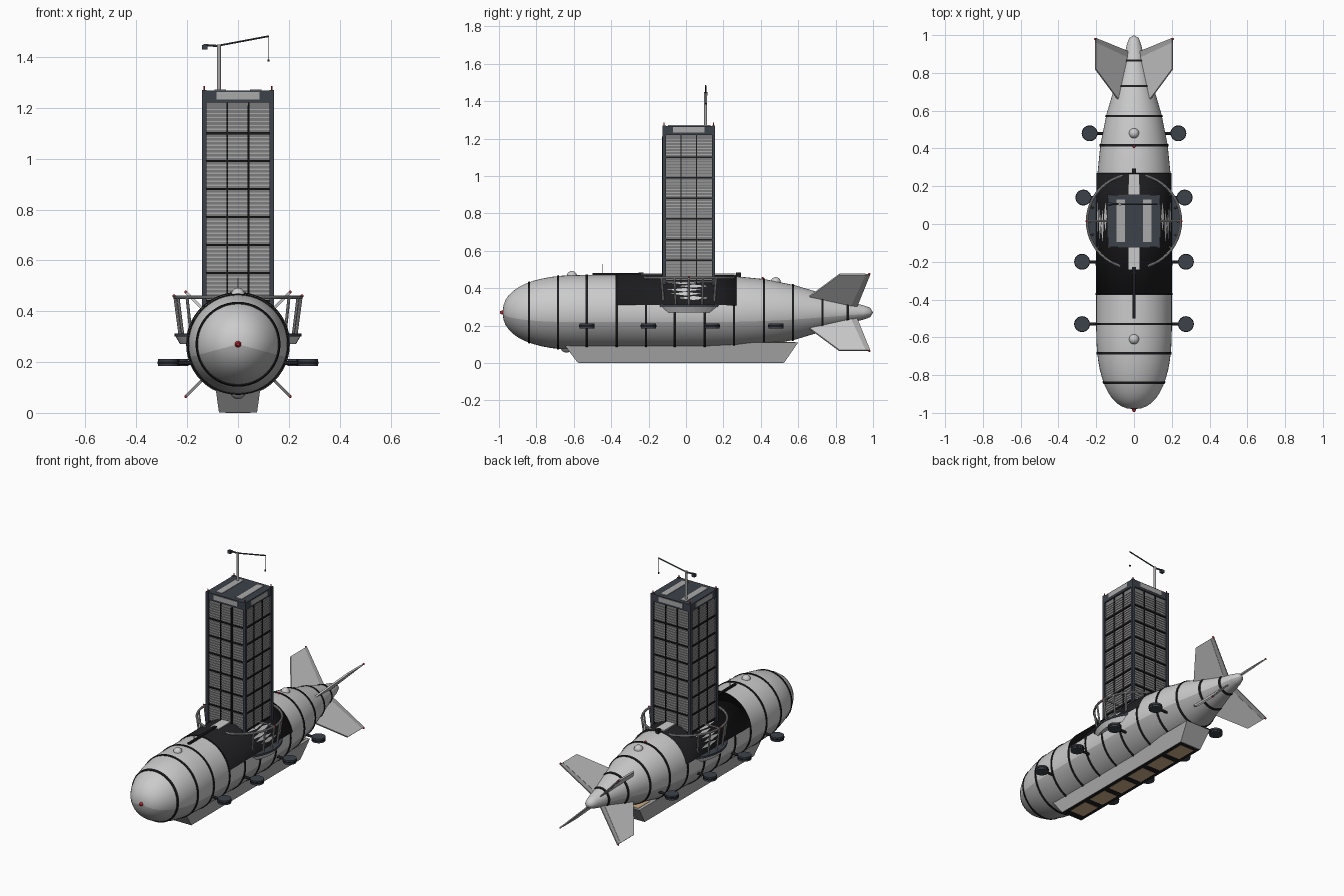
import bpy, bmesh, math
from mathutils import Vector

if "Cube" in bpy.data.objects:
    bpy.data.objects.remove(bpy.data.objects["Cube"])

ZC, TY = 0.27, 0.015          # hull axis height, tower centre in y


def mat(name, r, g, b):
    m = bpy.data.materials.new(name)
    m.diffuse_color = (r, g, b, 1)
    m.use_nodes = True
    m.node_tree.nodes["Principled BSDF"].inputs["Base Color"].default_value = m.diffuse_color
    return m


LIGHT, MID = mat("light_grey", .62, .62, .62), mat("mid_grey", .4, .4, .4)
BLACK, SLATE = mat("black", .012, .012, .014), mat("slate", .045, .055, .07)
TAN, RED, GLASS = mat("tan", .6, .42, .24), mat("red", .5, .02, .03), mat("glass_grey", .2, .2, .2)


def make(name, verts, faces, m, smooth=False):
    me = bpy.data.meshes.new(name)
    me.from_pydata([tuple(v) for v in verts], [], faces)
    bm = bmesh.new()
    bm.from_mesh(me)
    bmesh.ops.remove_doubles(bm, verts=bm.verts, dist=1e-5)
    bmesh.ops.recalc_face_normals(bm, faces=bm.faces)
    bm.to_mesh(me)
    bm.free()
    me.materials.append(m)
    ob = bpy.data.objects.new(name, me)
    bpy.context.collection.objects.link(ob)
    for p in me.polygons:
        p.use_smooth = smooth
    return ob


def box(name, x0, x1, y0, y1, z0, z1, m):
    v = [(x, y, z) for x in (x0, x1) for y in (y0, y1) for z in (z0, z1)]
    f = [(0, 1, 3, 2), (4, 6, 7, 5), (0, 4, 5, 1), (2, 3, 7, 6), (0, 2, 6, 4), (1, 5, 7, 3)]
    return make(name, v, f, m)


def rod(name, a, b, r, m, r2=None, n=12):
    a, b = Vector(a), Vector(b)
    q = (b - a).to_track_quat('Z', 'Y')
    v = []
    for p, rad in ((a, r), (b, r if r2 is None else r2)):
        v += [p + q @ Vector((rad * math.cos(t * math.tau / n), rad * math.sin(t * math.tau / n), 0)) for t in range(n)]
    f = [(i, (i + 1) % n, n + (i + 1) % n, n + i) for i in range(n)]
    return make(name, v, f + [tuple(range(n)), tuple(range(n, 2 * n))], m)


def ball(name, c, r, m):
    bpy.ops.mesh.primitive_uv_sphere_add(segments=16, ring_count=10, radius=r, location=c)
    ob = bpy.context.object
    ob.name = name
    ob.data.materials.append(m)
    bpy.ops.object.shade_smooth()


def lathe(name, prof, m, a0=0, a1=360, n=48, smooth=True):
    """Sweep (y, radius) points round the hull axis between two angles."""
    v, f, k = [], [], len(prof)
    for i in range(n + 1):
        a = math.radians(a0 + (a1 - a0) * i / n)
        v += [(r * math.cos(a), y, ZC + r * math.sin(a)) for y, r in prof]
    for i in range(n):
        for j in range(k - 1):
            p = i * k + j
            q = [p, p + k, p + k + 1, p + 1]
            if prof[j][1] == 0:
                q = [p, p + k + 1, p + 1]
            elif prof[j + 1][1] == 0:
                q = [p, p + k, p + 1]
            f.append(q)
    return make(name, v, f, m, smooth)


TAIL = [(.1, .2), (.27, .193), (.42, .178), (.58, .146), (.735, .1), (.87, .058), (.95, .038), (.985, .025), (1, 0)]


def hull_r(y):
    if y < -.56:
        return .2 * max(0, 1 - (min(1, (-.56 - y) / .42)) ** 2.3) ** (1 / 2.3)
    for (ya, ra), (yb, rb) in zip(TAIL, TAIL[1:]):
        if ya <= y <= yb:
            return ra + (rb - ra) * (y - ya) / (yb - ya)
    return .2


# Hull envelope with a darker belly
nose = [-.56 - .42 * math.sin(math.pi / 2 * i / 12) for i in range(12, 0, -1)]
hull = lathe("hull", [(-.98, 0)] + [(y, hull_r(y)) for y in nose[1:]] + [(-.56, .2), (-.2, .2)] + TAIL, LIGHT)
hull.data.materials.append(MID)
for p in hull.data.polygons:
    if p.center.z - ZC < -math.tan(math.radians(15)) * abs(p.center.x):
        p.material_index = 1

# Hull bands
for i, y in enumerate((-.84, -.684, -.53, -.37, -.214, -.06, .1, .257, .417, .572, .73, .865)):
    a, b = y - .006, y + .006
    lathe(f"hull_band_{i}", [(a, hull_r(a) - .004), (a, hull_r(a) + .004), (b, hull_r(b) + .004), (b, hull_r(b) - .004)], BLACK, smooth=False)
rod("nose_cap", (0, -.965, ZC), (0, -.995, ZC), .018, RED, .006)

# Dark saddle under the tower, pale torn strips on it
lathe("saddle", [(-.37, .198), (-.37, .205), (.1, .205), (.27, .201), (.27, .19)], BLACK, 11, 169)
for s in (-1, 1):
    for i in range(6):
        a = math.radians(22 + 7 * i)
        y0, y1 = (-.1 + .02 * (i % 2), .08) if i % 3 else (-.04, .12)
        pt = lambda y, d: (s * .207 * math.cos(a + d), y, ZC + .207 * math.sin(a + d))
        make(f"torn_strip_{i}", [pt(y0, 0), pt((y0 + y1) / 2, .055), pt(y1, 0), pt((y0 + y1) / 2, -.055)], [(0, 1, 2, 3)], LIGHT)
for i, (y0, y1) in enumerate(((-.24, -.12), (.15, .265))):
    box(f"spine_walkway_{i}", -.03, .03, y0, y1, .465, .478, LIGHT)
box("spine_rail_front", -.007, .007, -.5, -.24, .465, .48, BLACK)
for y in (-.24, .28):
    box("spine_hatch", -.01, .01, y - .013, y + .013, .455, .485, BLACK)
rod("hull_mast", (0, -.445, .46), (0, -.445, .53), .002, MID, n=6)
ball("dome_front", (0, -.61, ZC + .195), .027, LIGHT)
ball("dome_rear", (0, .48, ZC + .162), .027, LIGHT)
ball("dome_lower", (0, -.64, .085), .03, MID)
ball("hull_lamp", (0, .41, ZC + .182), .007, RED)

# Keel gondola with lit floor panels
kv = [(s * w, y, z) for y0, y1, w, z in ((-.66, .6, .09, .11), (-.58, .525, .075, .002)) for y in (y0, y1) for s in (-1, 1)]
make("keel", kv, [(0, 1, 3, 2), (4, 5, 7, 6), (0, 1, 5, 4), (2, 3, 7, 6), (0, 2, 6, 4), (1, 3, 7, 5)], MID)
box("keel_floor", -.073, .073, -.575, .52, .001, .004, BLACK)
for i in range(6):
    y = -.53 + i * .178
    box(f"keel_panel_{i}", -.05, .05, y, y + .135, 0, .004, TAN)
box("keel_rear_panel", -.07, .07, .46, .585, .108, .112, TAN)

# Four tail fins in an X, with rudder strip and tip lamp
for i in range(4):
    a = math.radians(45 + 90 * i)
    d, t = Vector((math.cos(a), 0, math.sin(a))), Vector((-math.sin(a), 0, math.cos(a)))
    o = Vector((0, 0, ZC))

    def plate(name, pts, w, m):
        v = [o + d * r + Vector((0, y, 0)) + t * w * s for s in (-1, 1) for y, r in pts]
        make(name, v, [(0, 1, 2, 3), (4, 5, 6, 7)] + [(j, (j + 1) % 4, (j + 1) % 4 + 4, j + 4) for j in range(4)], m)
    plate(f"fin_{i}", [(.65, .11), (.82, .288), (.96, .288), (.88, .045)], .005, LIGHT)
    plate(f"rudder_{i}", [(.88, .045), (.955, .288), (.985, .288), (.915, .045)], .0035, MID)
    ball(f"fin_lamp_{i}", o + d * .29 + Vector((0, .98, 0)), .006, RED)

# Rotor pods on outriggers
for s in (-1, 1):
    for y, x in ((-.53, .275), (-.2, .275), (.14, .268), (.48, .235)):
        rod("pod_arm", (s * .1, y, .197), (s * x, y, .197), .008, BLACK)
        rod("rotor_pod", (s * x, y, .184), (s * x, y, .211), .04, SLATE, n=24)
        rod("rotor_rim", (s * x, y, .193), (s * x, y, .202), .042, BLACK, n=24)

# Balcony ring, rail and slanted posts
rod("balcony", (0, TY, .27), (0, TY, .305), .228, LIGHT, .248, n=48)
rod("balcony_edge", (0, TY, .3), (0, TY, .312), .25, SLATE, n=48)
bpy.ops.mesh.primitive_torus_add(location=(0, TY, .455), major_radius=.248, minor_radius=.007, major_segments=48, minor_segments=8)
bpy.context.object.name = "balcony_rail"
bpy.context.object.data.materials.append(MID)
for s in (-1, 1):
    for deg in (-36, -18, 0, 18, 36):
        c, n = s * math.cos(math.radians(deg)), math.sin(math.radians(deg))
        rod("balcony_post", (.228 * c, TY + .228 * n, .305), (.248 * c, TY + .248 * n, .455), .006, MID, n=8)
    rod("rail_brace", (s * .248, TY, .455), (s * .13, TY, .455), .005, MID, n=8)
    ball("balcony_lamp", (s * .252, TY, .46), .006, RED)


# Tower: core, floor slats, heavy bands, mullions and corner posts
def square(name, h, z0, z1, m):
    return box(name, -h, h, TY - h, TY + h, z0, z1, m)


square("tower_core", .128, .41, 1.25, GLASS)
for k in range(7):
    z = .44 + .11 * k
    square("tower_band", .135, z - .004, z + .004, BLACK)
    for j in range(1, 7):
        square("floor_slat", .132, z + j * .0157 - .003, z + j * .0157 + .002, MID)
for s in (-1, 1):
    box("mullion_x", s * .042 - .003, s * .042 + .003, TY - .135, TY + .135, .41, 1.22, BLACK)
    box("mullion_y", -.135, .135, TY + s * .042 - .003, TY + s * .042 + .003, .41, 1.22, BLACK)
    for t in (-1, 1):
        x, y = s * .132, TY + t * .132
        box("corner_post", x - .009, x + .009, y - .009, y + .009, .41, 1.27, SLATE)
        rod("roof_pole", (x, y, 1.26), (x, y, 1.285), .003, RED, n=6)
square("tower_base", .137, .405, .418, SLATE)
square("tower_crown", .138, 1.22, 1.268, SLATE)
for s in (-1, 1):
    box("crown_panel_x", -.085, .085, TY + s * .134, TY + s * .1405, 1.232, 1.262, MID)
    box("crown_panel_y", s * .134, s * .1405, TY - .085, TY + .085, 1.232, 1.262, MID)
    box("roof_vent", s * .07 - .023, s * .07 + .023, TY - .11, TY + .115, 1.262, 1.272, MID)
box("lift_rail", .037, .043, TY - .143, TY - .135, .45, 1.21, BLACK)

# Roof crane
rod("crane_mast", (-.075, .105, 1.26), (-.075, .105, 1.45), .008, MID)
rod("crane_jib", (-.075, .105, 1.445), (.122, .105, 1.482), .004, SLATE, n=6)
rod("crane_tail", (-.075, .105, 1.443), (-.135, .105, 1.447), .005, SLATE, n=6)
box("counterweight", -.142, -.12, .095, .115, 1.43, 1.448, SLATE)
rod("crane_cable", (.12, .105, 1.48), (.12, .105, 1.39), .001, BLACK, n=4)
box("crane_hook", .116, .124, .101, .109, 1.382, 1.39, BLACK)
